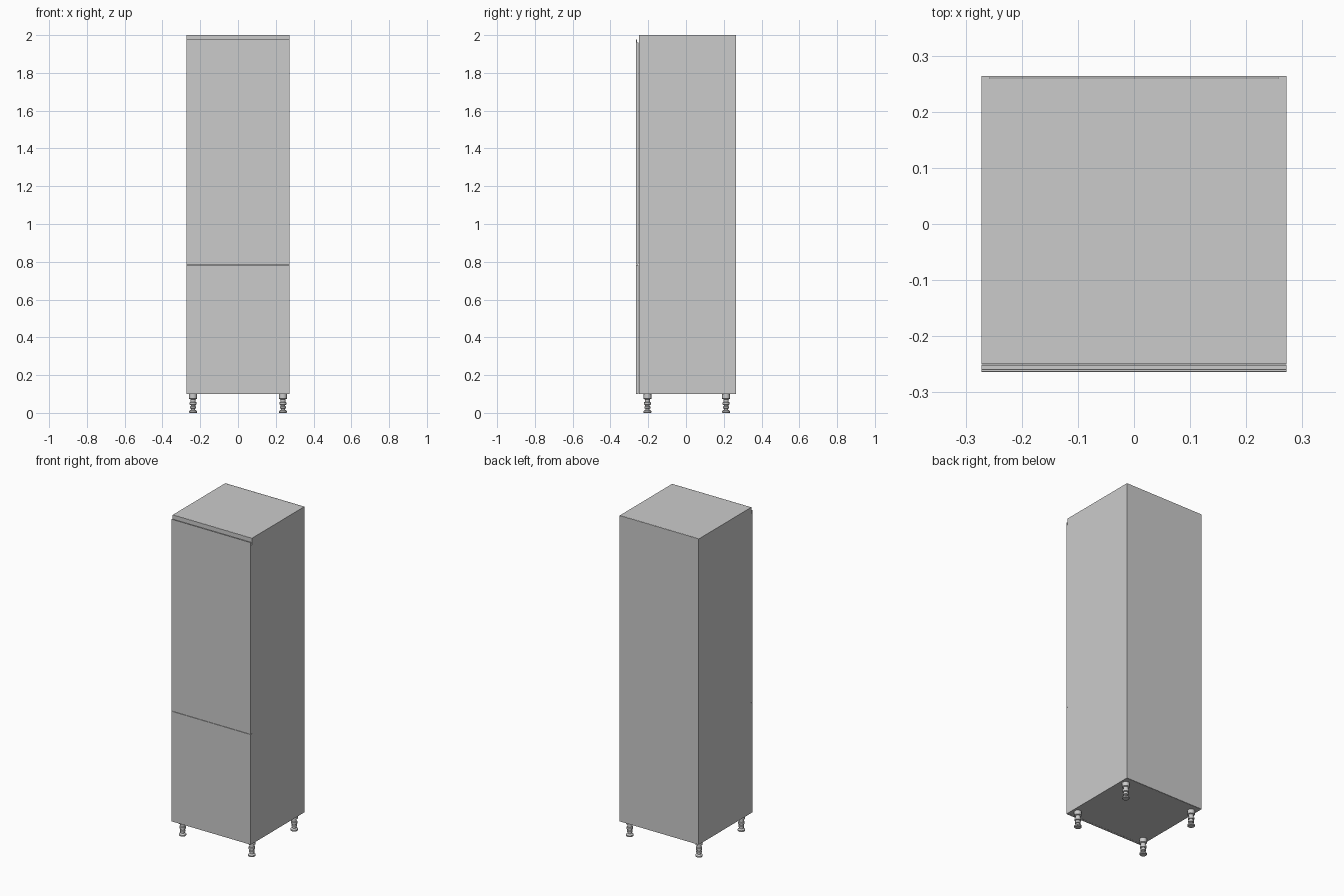
import bpy, bmesh, math

if "Cube" in bpy.data.objects:
    bpy.data.objects.remove(bpy.data.objects["Cube"])

W, D = 0.272, 0.2635      # half width, half depth
T = 0.0145                # board thickness
Z0, Z1 = 0.1, 2.0         # carcass bottom and top
FRONT = -0.2495           # front edge of the carcass


def mesh_object(name, bm):
    bmesh.ops.recalc_face_normals(bm, faces=bm.faces)
    me = bpy.data.meshes.new(name)
    bm.to_mesh(me)
    bm.free()
    ob = bpy.data.objects.new(name, me)
    bpy.context.collection.objects.link(ob)
    return ob


def box(name, x0, x1, y0, y1, z0, z1):
    bm = bmesh.new()
    bmesh.ops.create_cube(bm, size=1)
    for v in bm.verts:
        v.co = ((x0 + x1) / 2 + v.co.x * (x1 - x0),
                (y0 + y1) / 2 + v.co.y * (y1 - y0),
                (z0 + z1) / 2 + v.co.z * (z1 - z0))
    return mesh_object(name, bm)


def extrude_x(name, profile, x0, x1):
    """Extrude a (y, z) outline along x."""
    bm = bmesh.new()
    face = bm.faces.new([bm.verts.new((x0, y, z)) for y, z in profile])
    ext = bmesh.ops.extrude_face_region(bm, geom=[face])
    moved = [g for g in ext["geom"] if isinstance(g, bmesh.types.BMVert)]
    bmesh.ops.translate(bm, verts=moved, vec=(x1 - x0, 0, 0))
    return mesh_object(name, bm)


def lathe(name, profile, x, y, sides=24):
    """Spin an (r, z) outline about a vertical axis, capped at both ends."""
    bm = bmesh.new()
    rings = [[bm.verts.new((x + r * math.cos(2 * math.pi * i / sides),
                            y + r * math.sin(2 * math.pi * i / sides), z))
              for i in range(sides)] for r, z in profile]
    for a, b in zip(rings, rings[1:]):
        for i in range(sides):
            j = (i + 1) % sides
            bm.faces.new((a[i], a[j], b[j], b[i]))
    bm.faces.new(rings[0])
    bm.faces.new(rings[-1])
    ob = mesh_object(name, bm)
    bpy.ops.object.select_all(action='DESELECT')
    ob.select_set(True)
    bpy.context.view_layer.objects.active = ob
    bpy.ops.object.shade_smooth_by_angle(angle=math.radians(30))
    return ob


# Carcass boards; a narrow gap is left in front of the back panel
box("left_side", -W, -W + T, FRONT, D - 0.0025, Z0, Z1)
box("right_side", W - T, W, FRONT, D - 0.0025, Z0, Z1)
for name, z in (("bottom_board", Z0), ("middle_shelf", 0.778), ("top_board", Z1 - T)):
    box(name, -W + T, W - T, FRONT, 0.2595, z, z + T)
box("back_panel", -W, W, D - 0.0025, D, Z0, Z1)

# Doors: the upper one has a grip groove along its top edge
back = FRONT - 0.0008
box("lower_door", -W, W, -D, back, Z0, 0.784)
extrude_x("upper_door", [(-D, 0.786), (back, 0.786), (back, Z1), (-0.2525, Z1),
                         (-0.2525, 1.96), (-0.2585, 1.96), (-0.2585, 1.976),
                         (-0.2595, 1.978), (-0.2625, 1.978), (-D, 1.977)], -W, W)

# Adjustable feet with a socket, threaded collar and round base
foot = [(0.019, 0), (0.021, 0.002), (0.021, 0.009), (0.018, 0.013), (0.011, 0.016),
        (0.011, 0.023), (0.016, 0.025), (0.016, 0.034), (0.012, 0.036),
        (0.012, 0.042), (0.018, 0.044), (0.018, 0.056), (0.014, 0.058),
        (0.014, 0.072), (0.021, 0.075), (0.021, Z0)]
for side, x in (("left", -0.238), ("right", 0.238)):
    for end, y in (("front", -0.204), ("back", 0.212)):
        lathe(f"{end}_{side}_foot", foot, x, y)
